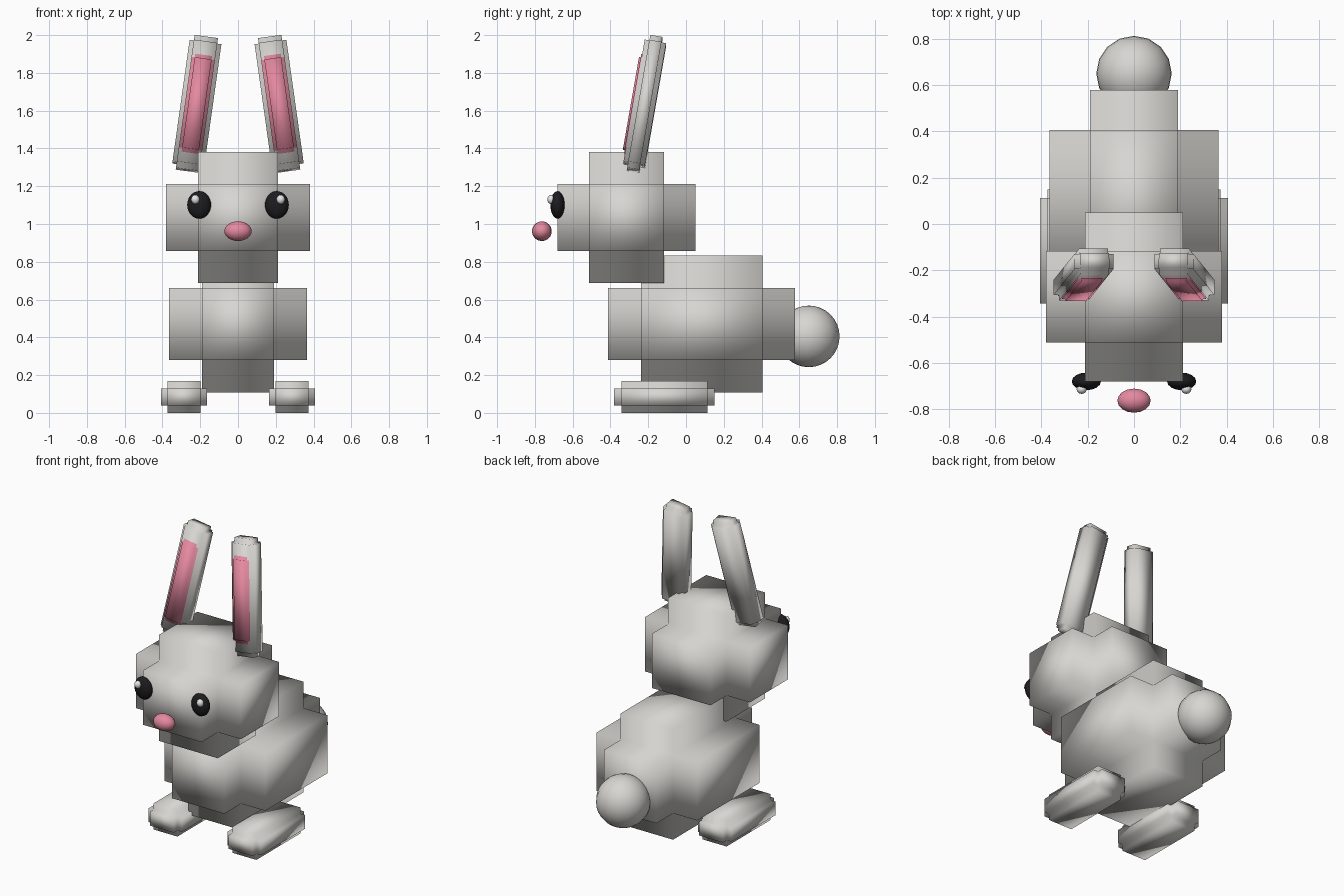
import bpy, bmesh
from math import radians
from mathutils import Vector

cube = bpy.data.objects.get("Cube")
if cube:
    bpy.data.objects.remove(cube, do_unlink=True)


def material(name, color):
    mat = bpy.data.materials.new(name)
    mat.use_nodes = True
    mat.diffuse_color = (*color, 1)
    bsdf = mat.node_tree.nodes["Principled BSDF"]
    bsdf.inputs["Base Color"].default_value = (*color, 1)
    bsdf.inputs["Roughness"].default_value = 0.6
    return mat


FUR = material("pale grey fur", (0.68, 0.67, 0.64))
PINK = material("pink", (0.78, 0.25, 0.35))
BLACK = material("black", (0.012, 0.012, 0.014))
WHITE = material("white", (0.85, 0.85, 0.85))


def finish(name, bm, mat, location, rotation=(0, 0, 0)):
    mesh = bpy.data.meshes.new(name)
    bm.normal_update()
    bm.to_mesh(mesh)
    bm.free()
    mesh.materials.append(mat)
    for poly in mesh.polygons:
        poly.use_smooth = True
    obj = bpy.data.objects.new(name, mesh)
    obj.location = location
    obj.rotation_euler = rotation
    bpy.context.collection.objects.link(obj)
    return obj


def puffed_box(name, mat, location, core, outer, rotation=(0, 0, 0)):
    """A core box with each of its six faces pulled out to the outer size."""
    bm = bmesh.new()
    bmesh.ops.create_cube(bm, size=1)
    bmesh.ops.scale(bm, vec=Vector(core), verts=bm.verts)
    bm.normal_update()
    grow = (Vector(outer) - Vector(core)) / 2
    caps = bmesh.ops.extrude_discrete_faces(bm, faces=bm.faces[:])["faces"]
    for cap in caps:
        cap.normal_update()
        step = Vector([n * g for n, g in zip(cap.normal, grow)])
        bmesh.ops.translate(bm, vec=step, verts=cap.verts[:])
    bmesh.ops.remove_doubles(bm, verts=bm.verts[:], dist=1e-5)
    bmesh.ops.recalc_face_normals(bm, faces=bm.faces[:])
    return finish(name, bm, mat, location, rotation)


def ball(name, mat, location, radii):
    bm = bmesh.new()
    bmesh.ops.create_uvsphere(bm, u_segments=16, v_segments=16, radius=1)
    bmesh.ops.scale(bm, vec=Vector(radii), verts=bm.verts)
    return finish(name, bm, mat, location)


# Body, head, tail and nose
puffed_box("body", FUR, (0, 0.083, 0.47), (0.38, 0.645, 0.38), (0.73, 0.99, 0.725))
puffed_box("head", FUR, (0, -0.315, 1.035), (0.425, 0.395, 0.355), (0.76, 0.73, 0.695))
ball("tail", FUR, (0, 0.65, 0.405), (0.163, 0.163, 0.163))
ball("nose", PINK, (0, -0.763, 0.962), (0.072, 0.052, 0.052))

for side, s in (("left", 1), ("right", -1)):
    # Feet
    puffed_box(side + "_foot", FUR, (s * 0.286, -0.115, 0.085),
               (0.174, 0.455, 0.09), (0.242, 0.53, 0.17))

    # Ears lean back and towards each other
    tilt = (radians(-9.8), radians(-8 * s), 0)
    ear = puffed_box(side + "_ear", FUR, (s * 0.218, -0.218, 1.636),
                     (0.125, 0.065, 0.66), (0.17, 0.115, 0.72), tilt)
    offset = ear.rotation_euler.to_matrix() @ Vector((0, -0.052, -0.01))
    puffed_box(side + "_inner_ear", PINK, ear.location + offset,
               (0.09, 0.022, 0.49), (0.12, 0.04, 0.53), tilt)

    # Eyes with a small glint
    ball(side + "_eye", BLACK, (s * 0.206, -0.68, 1.101), (0.063, 0.038, 0.073))
    ball(side + "_eye_glint", WHITE, (s * 0.226, -0.714, 1.13), (0.022, 0.02, 0.024))
